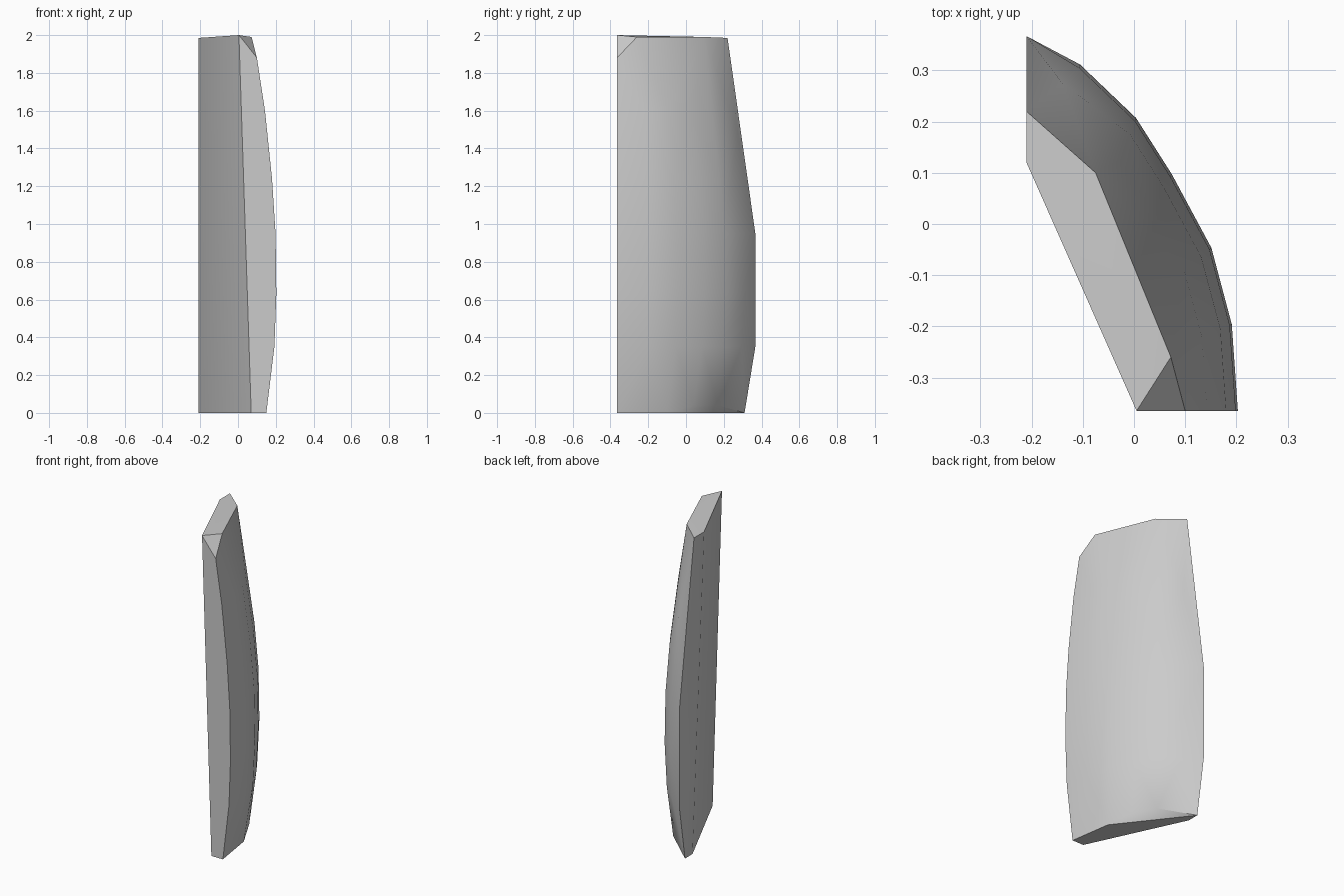
import bpy
import bmesh
import math

cube = bpy.data.objects.get("Cube")
if cube:
    bpy.data.objects.remove(cube, do_unlink=True)

# Corner where the two flat broken sides would meet; rings scale about it
CX, CY = -0.21, -0.365

# Widest horizontal outline of the curved outer side
outline = [(-0.21, 0.37), (-0.105, 0.315), (0.005, 0.21), (0.075, 0.10),
           (0.153, -0.045), (0.193, -0.195), (0.205, -0.365)]

# Height and scale of each ring of the bulging side
rings = [(0.35, 0.97), (0.63, 0.995), (0.95, 0.985), (1.24, 0.94), (1.6, 0.85)]

points = [(CX + (x - CX) * s, CY + (y - CY) * s, z)
          for z, s in rings for x, y in outline]

# Top corners, with the small clipped front corner
points += [(-0.21, 0.12, 1.985), (0.005, -0.365, 2.0), (0.072, -0.26, 1.99),
           (-0.075, 0.10, 1.99), (-0.21, 0.22, 1.985), (0.10, -0.365, 1.88)]

# Bottom corners and the shallow clipped lower edge
points += [(0.07, -0.365, 0), (0.15, -0.365, 0), (0.11, -0.10, 0),
           (-0.21, 0.31, 0), (-0.21, 0.235, 0),
           (0.05, 0.04, 0.04), (-0.03, 0.17, 0.04)]

# Extra corners on the back edge
points += [(-0.21, 0.367, 0.35), (-0.21, 0.367, 0.95), (-0.14, 0.275, 1.48)]

# Wrap the points into one solid shard
bm = bmesh.new()
for p in points:
    bm.verts.new(p)
hull = bmesh.ops.convex_hull(bm, input=bm.verts[:])
loose = [v for v in bm.verts if not v.link_faces]
bmesh.ops.delete(bm, geom=loose, context='VERTS')
bmesh.ops.dissolve_limit(bm, angle_limit=math.radians(0.6),
                         verts=bm.verts[:], edges=bm.edges[:])
bmesh.ops.recalc_face_normals(bm, faces=bm.faces[:])

mesh = bpy.data.meshes.new("shard")
bm.to_mesh(mesh)
bm.free()
shard = bpy.data.objects.new("shard", mesh)
bpy.context.collection.objects.link(shard)

# Plain grey surface
grey = bpy.data.materials.new("light_grey")
grey.use_nodes = True
colour = (0.6, 0.6, 0.6, 1)
grey.diffuse_color = colour
grey.node_tree.nodes["Principled BSDF"].inputs["Base Color"].default_value = colour
mesh.materials.append(grey)

# Smooth curved side, crisp broken edges
bpy.ops.object.select_all(action='DESELECT')
shard.select_set(True)
bpy.context.view_layer.objects.active = shard
bpy.ops.object.shade_smooth_by_angle(angle=math.radians(28))
